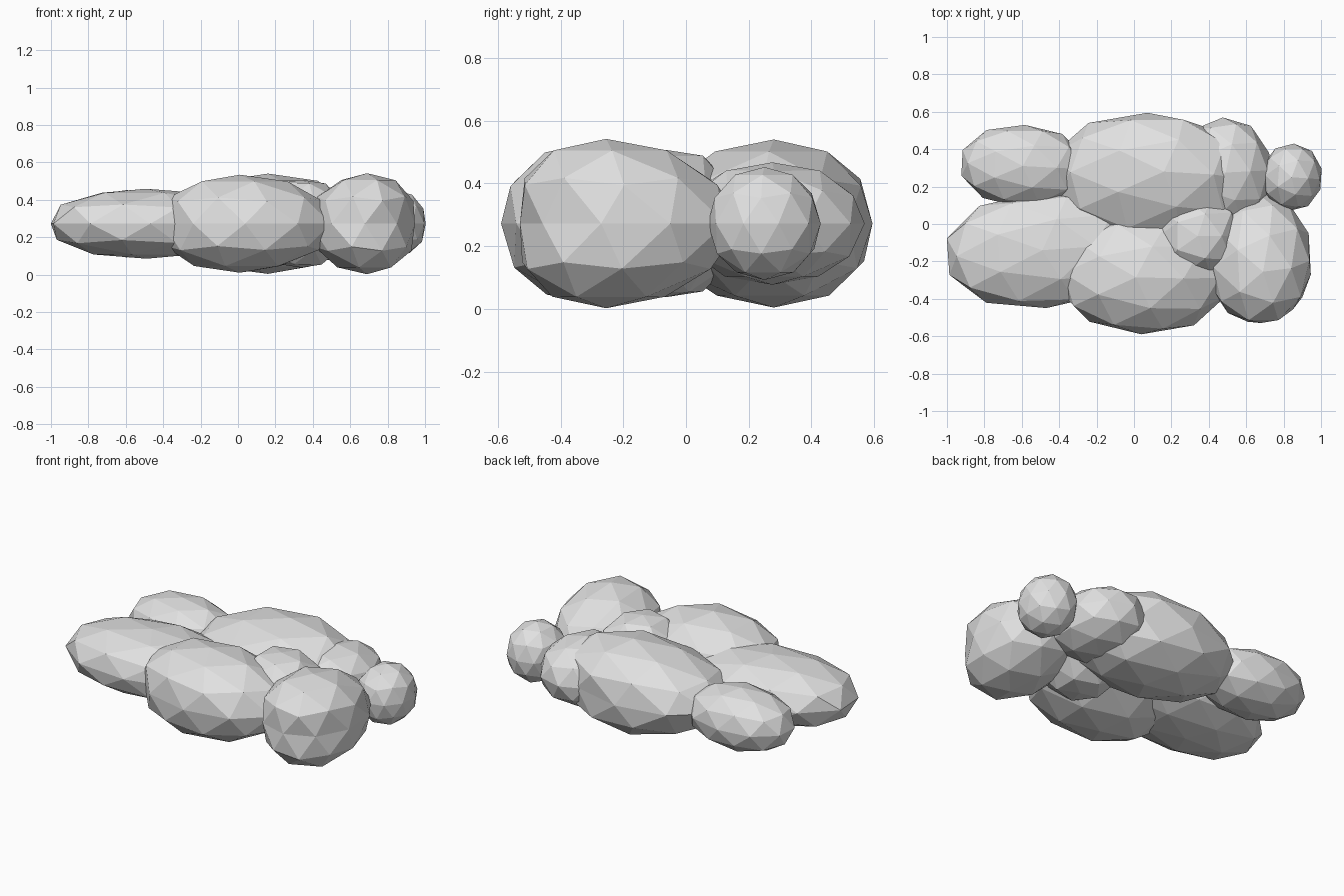
import bpy
import bmesh
from math import radians
from mathutils import Matrix, Vector

cube = bpy.data.objects.get("Cube")
if cube:
    bpy.data.objects.remove(cube, do_unlink=True)

# One pale grey for the whole cloud
grey = bpy.data.materials.new("pale_grey")
grey.use_nodes = True
grey.diffuse_color = (0.75, 0.75, 0.75, 1)
grey.node_tree.nodes["Principled BSDF"].inputs["Base Color"].default_value = (0.75, 0.75, 0.75, 1)

MID_Z = 0.272


def puff(name, centre, radii, yaw, fullness, peak=(0, 0)):
    """Faceted ellipsoid on the middle plane; peak shifts its top and bottom."""
    bm = bmesh.new()
    bmesh.ops.create_icosphere(bm, subdivisions=2, radius=1)
    # Swell the sphere towards a rounded box
    for v in bm.verts:
        v.co *= sum(abs(c) ** fullness for c in v.co) ** (-1 / fullness)
    # Fit the exact radii, then turn, lean and place
    size = [max(abs(v.co[i]) for v in bm.verts) for i in range(3)]
    turn = Matrix.Rotation(radians(yaw), 3, "Z")
    place = Vector((centre[0], centre[1], MID_Z))
    for v in bm.verts:
        unit = Vector([v.co[i] / size[i] for i in range(3)])
        lean = Vector((peak[0], peak[1], 0)) * abs(unit.z)
        v.co = turn @ Vector([unit[i] * radii[i] for i in range(3)]) + lean + place
    mesh = bpy.data.meshes.new(name)
    bm.to_mesh(mesh)
    bm.free()
    mesh.materials.append(grey)
    obj = bpy.data.objects.new(name, mesh)
    bpy.context.collection.objects.link(obj)


# Cloud puffs: centre, radii, yaw, fullness, peak shift
puff("back_right_puff", (-0.595, 0.31), (0.325, 0.22, 0.18), -3, 2.15)
puff("front_right_puff", (-0.49, -0.14), (0.505, 0.31, 0.187), 4, 2.25)
puff("back_centre_puff", (0.06, 0.24), (0.505, 0.355, 0.268), -2, 2.05, (0.1, 0.04))
puff("front_centre_puff", (0.05, -0.265), (0.45, 0.325, 0.262), -2, 2.1, (-0.04, -0.02))
puff("back_left_puff", (0.49, 0.275), (0.238, 0.295, 0.195), 3, 2.1)
puff("front_left_puff", (0.66, -0.175), (0.28, 0.355, 0.27), 3, 2.1, (0.03, -0.08))
puff("small_middle_puff", (0.34, -0.065), (0.225, 0.22, 0.235), 0, 2.7)
puff("small_end_puff", (0.843, 0.25), (0.157, 0.18, 0.18), -4, 2.1)
